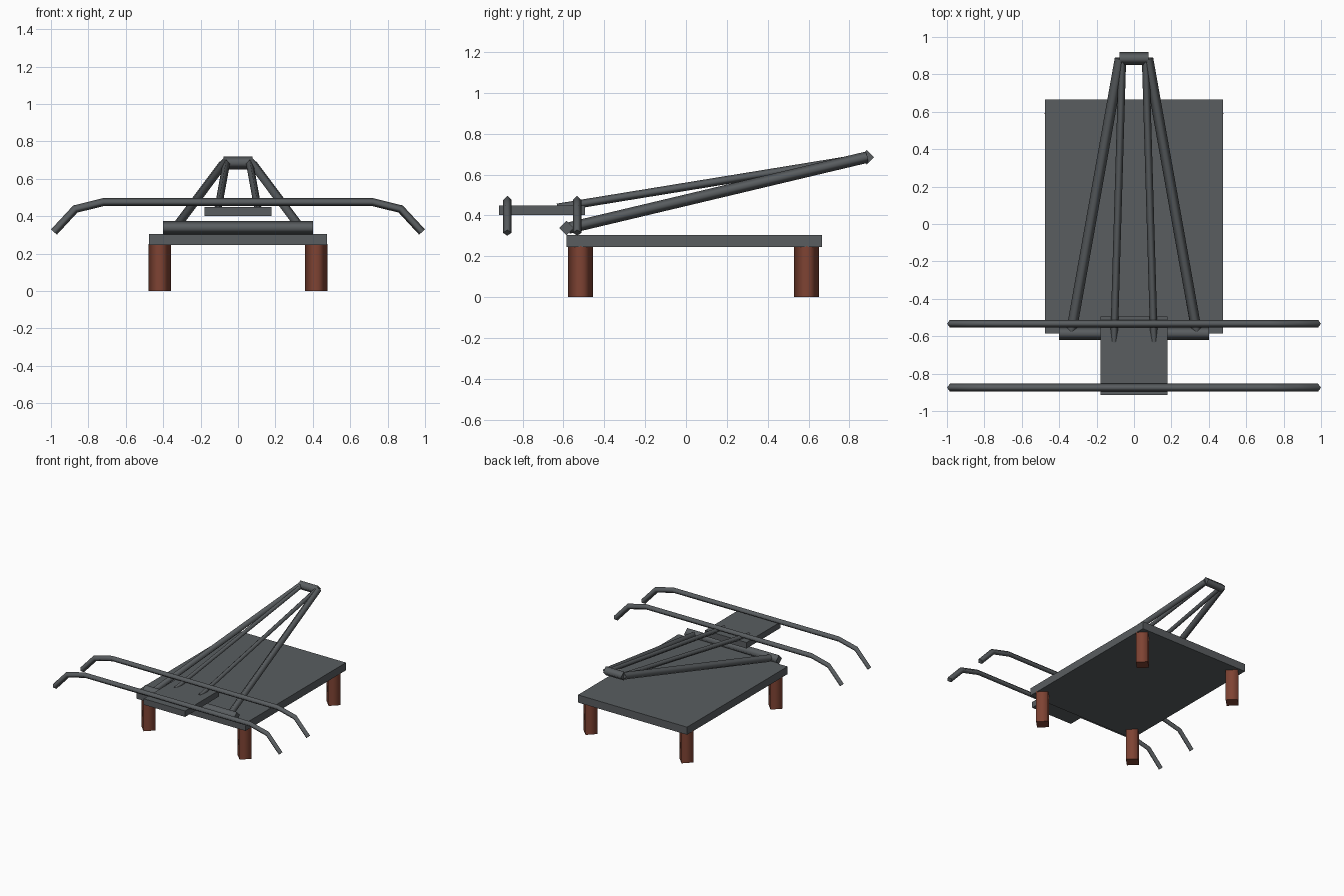
import bpy, bmesh
from mathutils import Vector

cube = bpy.data.objects.get("Cube")
if cube:
    bpy.data.objects.remove(cube, do_unlink=True)


def material(name, rgb):
    m = bpy.data.materials.new(name)
    m.use_nodes = True
    col = (*rgb, 1)
    m.diffuse_color = col
    m.node_tree.nodes["Principled BSDF"].inputs["Base Color"].default_value = col
    return m


metal = material("dark grey metal", (0.10, 0.11, 0.117))
wood = material("red brown wood", (0.21, 0.056, 0.033))


def add_object(name, bm, mat):
    bmesh.ops.recalc_face_normals(bm, faces=bm.faces[:])
    mesh = bpy.data.meshes.new(name)
    bm.to_mesh(mesh)
    bm.free()
    mesh.materials.append(mat)
    obj = bpy.data.objects.new(name, mesh)
    bpy.context.collection.objects.link(obj)
    return obj


def slab(name, lo, hi, mat):
    bm = bmesh.new()
    bmesh.ops.create_cube(bm, size=1)
    lo, hi = Vector(lo), Vector(hi)
    for v in bm.verts:
        v.co = (lo + hi) / 2 + v.co * (hi - lo)
    return add_object(name, bm, mat)


def rod(name, points, radius, mat, side):
    """Four-sided rod with mitred bends, one edge along the side direction."""
    pts = [Vector(p) for p in points]
    bm = bmesh.new()
    rings = []
    for i, p in enumerate(pts):
        dirs = [(b - a).normalized() for a, b in zip(pts, pts[1:])]
        d0, d1 = dirs[max(i - 1, 0)], dirs[min(i, len(dirs) - 1)]
        t = (d0 + d1).normalized()
        s = Vector(side)
        s = (s - t * s.dot(t)).normalized()
        u = t.cross(s) / t.dot(d1)
        rings.append([bm.verts.new(p + o * radius) for o in (s, u, -s, -u)])
    for a, b in zip(rings, rings[1:]):
        for k in range(4):
            n = (k + 1) % 4
            bm.faces.new((a[k], a[n], b[n], b[k])).smooth = True
    # Flat end caps
    bm.faces.new(rings[0])
    bm.faces.new(rings[-1])
    return add_object(name, bm, mat)


X, Y = (1, 0, 0), (0, 1, 0)

# Base and front plate
slab("base_board", (-0.475, -0.585, 0.245), (0.475, 0.665, 0.305), metal)
slab("front_plate", (-0.18, -0.915, 0.402), (0.18, -0.495, 0.449), metal)

# Cross bars at the foot and the tip of the frame
rod("foot_bar", [(-0.4, -0.585, 0.338), (0.4, -0.585, 0.338)], 0.036, metal, Y)
rod("tip_bar", [(-0.078, 0.885, 0.685), (0.078, 0.885, 0.685)], 0.035, metal, Y)

for s, label in ((1, "left"), (-1, "right")):
    # Sloping frame arms
    rod(f"outer_arm_{label}", [(s * 0.335, -0.575, 0.338), (s * 0.075, 0.885, 0.685)],
        0.028, metal, X)
    rod(f"inner_arm_{label}", [(s * 0.107, -0.63, 0.438), (s * 0.062, 0.885, 0.685)],
        0.02, metal, X)
    # Legs
    for y, end in ((-0.516, "front"), (0.591, "back")):
        rod(f"{end}_leg_{label}", [(s * 0.418, y, 0), (s * 0.418, y, 0.25)],
            0.061, wood, X)

# Long bars with drooping ends
half = [(0.72, 0.475), (0.87, 0.438), (0.984, 0.315)]
profile = [(-x, z) for x, z in reversed(half)] + half
for y, end in ((-0.875, "front"), (-0.533, "back")):
    rod(f"{end}_long_bar", [(x, y, z) for x, z in profile], 0.021, metal, Y)
